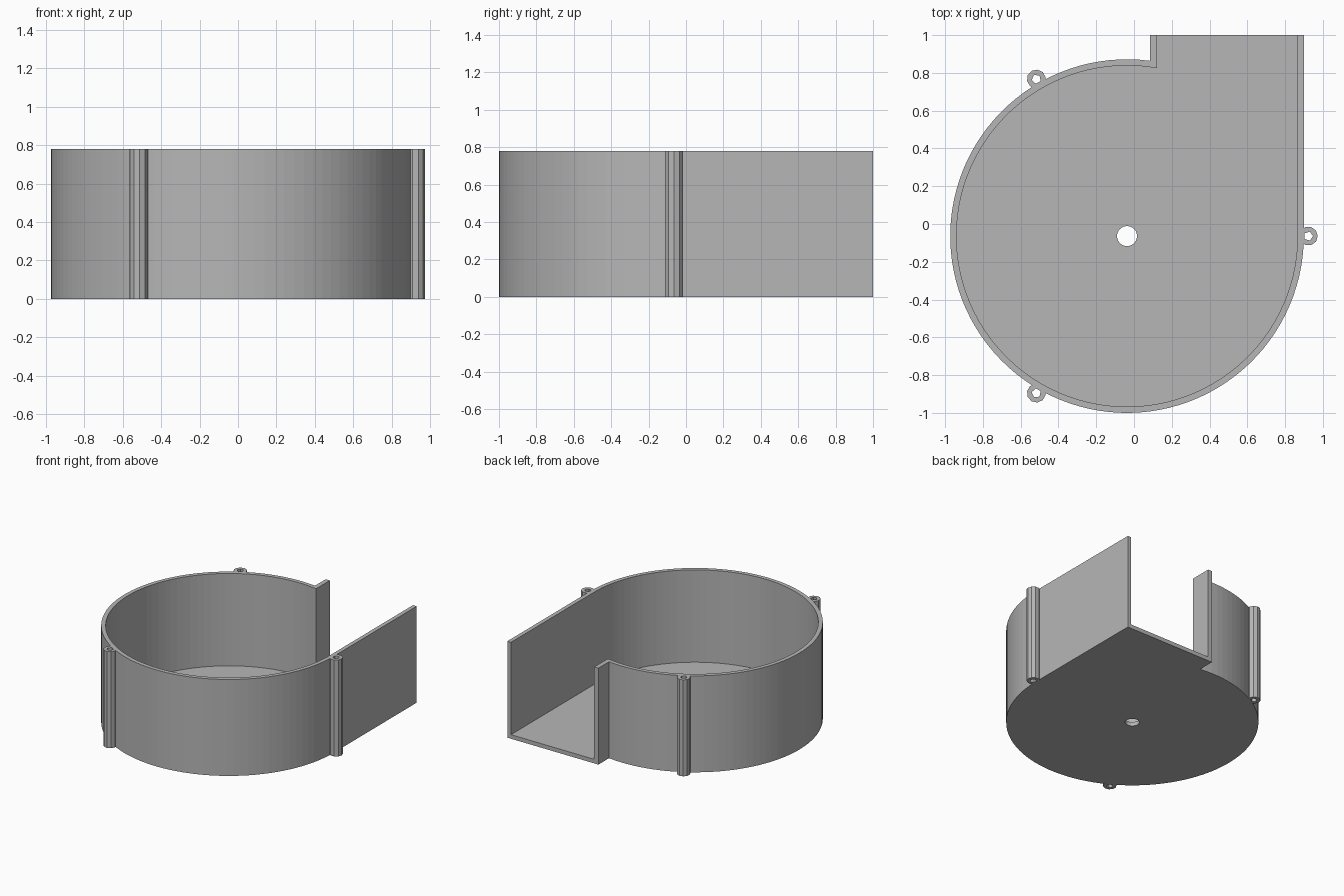
import bpy, bmesh
from math import acos, cos, sin, tau

CX, CY = -0.037, -0.064      # centre of the round chamber
R_OUT, R_IN = 0.936, 0.903
HEIGHT, FLOOR = 0.78, 0.033

if "Cube" in bpy.data.objects:
    bpy.data.objects.remove(bpy.data.objects["Cube"])

grey = bpy.data.materials.new("plain grey")
grey.use_nodes = True
grey.diffuse_color = (0.47, 0.47, 0.47, 1)
grey.node_tree.nodes["Principled BSDF"].inputs["Base Color"].default_value = grey.diffuse_color


def ring(x, y, radius, sides, turn=0.0):
    return [(x + radius * cos(turn + tau * i / sides),
             y + radius * sin(turn + tau * i / sides)) for i in range(sides)]


def volute(radius, left_x, end_y, steps=84):
    """Round chamber outline that runs out into a straight outlet at the back."""
    start = acos((left_x - CX) / radius)
    arc = [(CX + radius * cos(start + (tau - start) * i / steps),
            CY + radius * sin(start + (tau - start) * i / steps))
           for i in range(steps + 1)]
    return arc + [(CX + radius, end_y), (left_x, end_y)]


def prism(name, loops, z0, z1):
    """Extrude an outline, with any further loops as holes."""
    bm = bmesh.new()
    edges = []
    for loop in loops:
        verts = [bm.verts.new((x, y, z0)) for x, y in loop]
        edges += [bm.edges.new((verts[i - 1], verts[i])) for i in range(len(verts))]
    bmesh.ops.triangle_fill(bm, edges=edges, use_beauty=True)
    grown = bmesh.ops.extrude_face_region(bm, geom=bm.faces[:])["geom"]
    bmesh.ops.translate(bm, vec=(0, 0, z1 - z0),
                        verts=[g for g in grown if isinstance(g, bmesh.types.BMVert)])
    bmesh.ops.recalc_face_normals(bm, faces=bm.faces[:])
    mesh = bpy.data.meshes.new(name)
    bm.to_mesh(mesh)
    bm.free()
    mesh.materials.append(grey)
    obj = bpy.data.objects.new(name, mesh)
    bpy.context.collection.objects.link(obj)
    return obj


# Housing with a shaft hole in its floor, hollowed out and open at the outlet
housing = prism("housing", [volute(R_OUT, 0.084, 1.0), ring(CX, CY, 0.053, 24)], 0, HEIGHT)
cavity = prism("cavity_cutter", [volute(R_IN, 0.121, 1.2)], FLOOR, HEIGHT + 0.2)
cavity.hide_render = True
cut = housing.modifiers.new("hollow", 'BOOLEAN')
cut.operation = 'DIFFERENCE'
cut.solver = 'EXACT'
cut.object = cavity
bpy.context.view_layer.objects.active = housing
bpy.ops.object.modifier_apply(modifier=cut.name)
bpy.data.objects.remove(cavity)

# Three screw bosses spaced evenly around the wall
for i, side in enumerate(("left", "back", "front")):
    turn = tau * i / 3
    x, y = CX + 0.96 * cos(turn), CY + 0.96 * sin(turn)
    prism(side + "_screw_boss",
          [ring(x, y, 0.05, 10, turn), ring(x, y, 0.025, 5, turn)], 0, HEIGHT)
